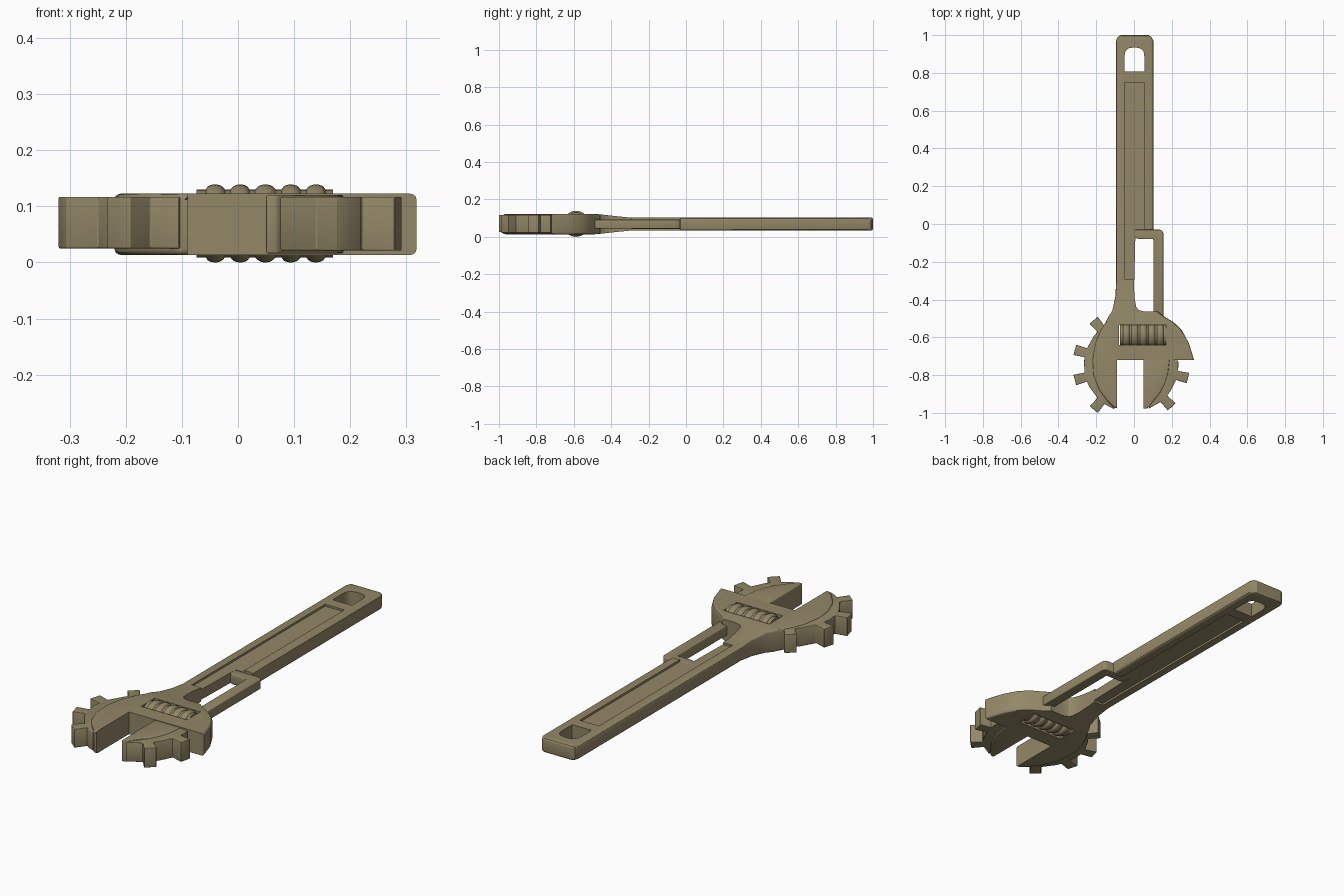
import bpy, bmesh, math

if "Cube" in bpy.data.objects:
    bpy.data.objects.remove(bpy.data.objects["Cube"])

MID = 0.068  # height of the middle plane
mat = bpy.data.materials.new("khaki metal")
mat.diffuse_color = (0.29, 0.245, 0.135, 1)
mat.use_nodes = True
mat.node_tree.nodes["Principled BSDF"].inputs["Base Color"].default_value = mat.diffuse_color


def make(name, bm, bevel=0.0):
    bmesh.ops.recalc_face_normals(bm, faces=bm.faces[:])
    me = bpy.data.meshes.new(name)
    bm.to_mesh(me)
    bm.free()
    ob = bpy.data.objects.new(name, me)
    bpy.context.collection.objects.link(ob)
    me.materials.append(mat)
    if bevel:
        m = ob.modifiers.new("bevel", 'BEVEL')
        m.width, m.segments = bevel, 3
        m.limit_method, m.angle_limit = 'ANGLE', math.radians(40)
    return ob


def prism(name, pts, z0, z1, bevel=0.0):
    bm = bmesh.new()
    low = [bm.verts.new((x, y, z0)) for x, y in pts]
    top = [bm.verts.new((x, y, z1)) for x, y in pts]
    bm.faces.new(low)
    bm.faces.new(top)
    n = len(pts)
    for i in range(n):
        j = (i + 1) % n
        bm.faces.new((low[i], low[j], top[j], top[i]))
    return make(name, bm, bevel)


def box(x0, x1, y0, y1):
    return [(x0, y0), (x1, y0), (x1, y1), (x0, y1)]


def finish(ob, cutters=()):
    for c in cutters:
        m = ob.modifiers.new("cut", 'BOOLEAN')
        m.operation, m.solver, m.object = 'DIFFERENCE', 'EXACT', c
    bpy.context.view_layer.update()
    bpy.ops.object.select_all(action='DESELECT')
    ob.select_set(True)
    bpy.context.view_layer.objects.active = ob
    for m in list(ob.modifiers):
        bpy.ops.object.modifier_apply(modifier=m.name)
    for c in cutters:
        bpy.data.objects.remove(c)
    bpy.ops.object.shade_smooth_by_angle(angle=math.radians(30))


# Handle, neck, head and fixed jaw: rows of y, left x, right x, half thickness
rows = [(1.0, -.07, .077, .035), (.99, -.087, .093, .035), (.97, -.095, .102, .035),
        (-.30, -.095, .102, .035), (-.38, -.098, .11, .043), (-.46, -.115, .12, .052),
        (-.49, -.135, .16, .0545), (-.52, -.15, .21, .0545), (-.56, -.175, .252, .0545),
        (-.63, -.205, .29, .0545), (-.72, -.22, .318, .0545), (-.80, -.215, .318, .0545),
        (-.88, -.185, .30, .0545), (-.94, -.14, .30, .0545), (-.975, -.105, .30, .0545)]
bm = bmesh.new()
rings = [[bm.verts.new((x, y, MID + s * h)) for x, s in ((a, -1), (b, -1), (b, 1), (a, 1))]
         for y, a, b, h in rows]
for r, q in zip(rings, rings[1:]):
    for i in range(4):
        j = (i + 1) % 4
        bm.faces.new((r[i], r[j], q[j], q[i]))
bm.faces.new(rings[0])
bm.faces.new(rings[-1])
body = make("wrench_body", bm, 0.010)

# Cut-outs: side opening, jaw gap, worm window, hanging hole, recesses on both faces
opening = [(.008, -.03), (.4, -.03), (.4, -.465), (.05, -.463), (.025, -.455),
           (.012, -.44), (.004, -.40), (0, -.34), (.004, -.20)]
hole = [(-.05, .808), (.055, .808), (.055, .88)]
hole += [(.0025 + .0525 * math.cos(a) ** .7, .88 + .054 * math.sin(a) ** .7)
         for a in (.3, .6, .9, 1.2, 1.5)]
hole += [(.005 - x, y) for x, y in reversed(hole[2:])]
recess = [(-.05, -.29), (.2, -.29), (.2, -.03), (.055, -.03), (.055, .75), (-.05, .75)]
cutters = [prism("opening_cutter", opening, -1, 1),
           prism("jaw_cutter", box(-.09, 1, -1.2, -.72), -1, 1),
           prism("window_cutter", box(-.08, .17, -.64, -.535), -1, 1),
           prism("hole_cutter", hole, -1, 1),
           prism("top_recess_cutter", recess, MID + .025, MID + .0365),
           prism("bottom_recess_cutter", recess, MID - .0365, MID - .025)]
finish(body, cutters)

# Side guard bar
guard = [(.003, -.03), (.138, -.03), (.15, -.036), (.156, -.05), (.156, -.50), (.102, -.50),
         (.102, -.08), (.025, -.08), (.012, -.075), (.003, -.06)]
finish(prism("side_guard", guard, .044, .0925, .004))

# Toothed rims on both jaws
CX, CY = -.015, -.746


def rim(start, end, teeth):
    def polar(r, deg):
        a = math.radians(deg)
        return (CX + r * math.cos(a), CY + r * math.sin(a))
    marks = [(start, .25), (end, .25)]
    for t in teeth:
        marks += [(t - 5.6, .25), (t - 5.2, .31), (t + 5.2, .31), (t + 5.6, .25)]
        marks += [(t + 12, .25)]
    return [polar(r, d) for d, r in sorted(marks)]


finish(prism("fixed_jaw_teeth", rim(122, 249, (130, 165, 195, 230)) + [(-.10, -.96), (-.10, -.56)],
             .025, .117, .003))
finish(prism("sliding_jaw_teeth", rim(-69, 5, (-46, -13)) + [(.08, -.70), (.08, -.97)],
             .021, .117, .003))

# Sliding jaw
jaw = [(.05, -.70), (.19, -.70), (.18, -.79), (.165, -.84), (.14, -.89), (.11, -.93),
       (.085, -.96), (.07, -.976), (.05, -.978)]
finish(prism("sliding_jaw", jaw, .016, .120, .004))

# Ribbed adjusting worm
bm = bmesh.new()
SEG, N = 32, 72
loops = []
for i in range(N + 1):
    x = -.074 + .243 * i / N
    d = min(abs(x - c) for c in (-.041, .004, .049, .094, .139))
    r = .0605 + .009 * math.sqrt(max(0, 1 - (d / .016) ** 2))
    loops.append([bm.verts.new((x, -.588 + r * math.cos(2 * math.pi * k / SEG),
                                .0695 + r * math.sin(2 * math.pi * k / SEG))) for k in range(SEG)])
for p, q in zip(loops, loops[1:]):
    for k in range(SEG):
        j = (k + 1) % SEG
        bm.faces.new((p[k], p[j], q[j], q[k]))
bm.faces.new(loops[0])
bm.faces.new(loops[-1])
finish(make("adjusting_worm", bm))
